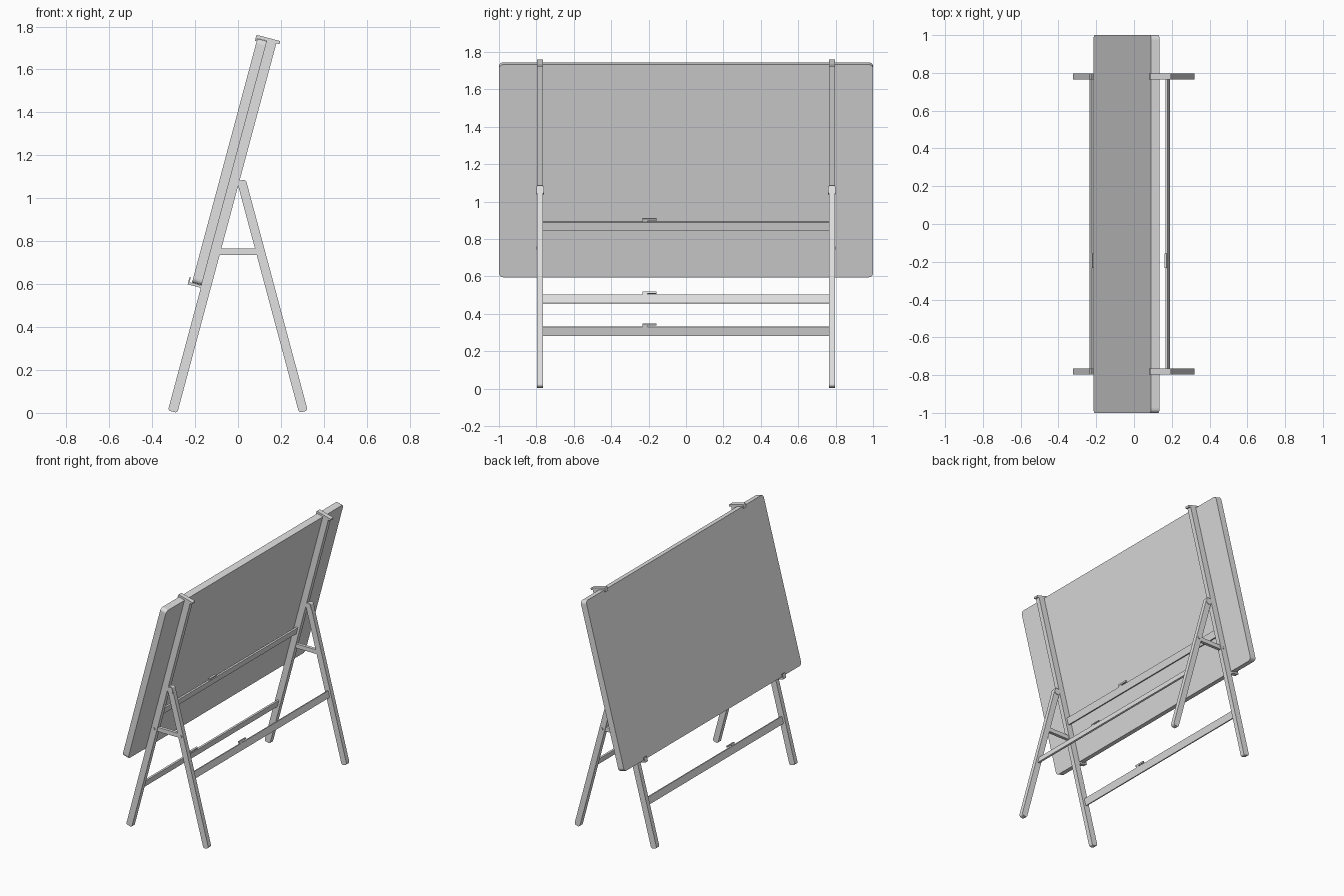
import bpy, bmesh, math
from mathutils import Vector

if "Cube" in bpy.data.objects:
    bpy.data.objects.remove(bpy.data.objects["Cube"])

TILT = math.radians(15)
FOOT = 0.306          # foot distance from the centre line
LEG_Y, HALF = 0.78, 0.016

grey = bpy.data.materials.new("light grey")
grey.diffuse_color = (0.75, 0.75, 0.75, 1)
grey.use_nodes = True
grey.node_tree.nodes["Principled BSDF"].inputs["Base Color"].default_value = grey.diffuse_color


def finish(name, bm, place):
    for v in bm.verts:
        v.co = place(v.co)
    bmesh.ops.recalc_face_normals(bm, faces=bm.faces)
    me = bpy.data.meshes.new(name)
    bm.to_mesh(me)
    bm.free()
    me.materials.append(grey)
    ob = bpy.data.objects.new(name, me)
    bpy.context.collection.objects.link(ob)
    return ob


def leaning(side):
    """Map (depth, y, length) of a leaning leg to the world; side -1 is the long leg."""
    def place(p):
        return Vector((side * (FOOT - p.z * math.sin(TILT) + p.x * math.cos(TILT)), p.y,
                       p.z * math.cos(TILT) + p.x * math.sin(TILT)))
    return place


def upright(p):
    return Vector(p)


def box(name, place, x, y, z, axis=None, radius=0.0, ends=None, segments=4):
    """Box from ranges; edges along the axis may be rounded, optionally at one end only."""
    bm = bmesh.new()
    bmesh.ops.create_cube(bm, size=1)
    for v in bm.verts:
        v.co = Vector([r[0] if c < 0 else r[1] for c, r in zip(v.co, (x, y, z))])
    if axis is not None:
        mid = sum(z) / 2
        edges = []
        for e in bm.edges:
            a, b = (v.co for v in e.verts)
            if abs((b - a).normalized()[axis]) < 0.9:
                continue
            if ends is None or (a.z + b.z) / 2 * ends > mid * ends:
                edges.append(e)
        bmesh.ops.bevel(bm, geom=edges, offset=radius, segments=segments,
                        affect='EDGES', profile=0.5)
    return finish(name, bm, place)


front, back = leaning(-1), leaning(1)

# Board with rounded corners
box("board", front, (0.0225, 0.0685), (-1, 1), (0.61, 1.787), 0, 0.022)

for s, label in ((-1, "near"), (1, "far")):
    c = s * LEG_Y
    span = (c - HALF, c + HALF)
    # Legs with rounded feet; the rear leg has a rounded top
    box(label + "_long_leg", front, (-0.0225, 0.0225), span, (0.006, 1.792), 1, 0.011, -1)
    leg = box(label + "_rear_leg", back, (-0.021, 0.021), span, (0.006, 1.122), 1, 0.014)
    # Hinge plates at the top of the rear leg
    for e in (-1, 1):
        y = c + e * (HALF + 0.0015)
        box(label + "_hinge_plate", back, (-0.02, 0.02), (y - 0.002, y + 0.002),
            (1.075, 1.118), 1, 0.014)
    # Spreader between the legs, with its pins
    box(label + "_spreader", upright, (-0.11, 0.11), (c - 0.011, c + 0.011), (0.736, 0.766))
    for x in (-0.107, 0.107):
        y = c + s * HALF
        box(label + "_pin", upright, (x - 0.008, x + 0.008), (y - 0.004, y + 0.004),
            (0.743, 0.759), 1, 0.005)
    # Top clamp with front lip
    box(label + "_top_clamp", front, (-0.038, 0.077), span, (1.788, 1.803), 1, 0.004)
    box(label + "_top_lip", front, (0.07, 0.077), span, (1.774, 1.795))
    # Lower bracket: shelf and lip holding the board
    box(label + "_shelf", front, (0.02, 0.086), span, (0.597, 0.609))
    box(label + "_shelf_lip", front, (0.08, 0.086), span, (0.598, 0.632))

# Cross rails, each carrying a small latch
inner = LEG_Y - HALF + 0.002
for name, place, s0, s1 in (("lower_front_rail", front, 0.292, 0.342),
                            ("upper_front_rail", front, 0.873, 0.922),
                            ("rear_rail", back, 0.472, 0.518)):
    box(name, place, (-0.006, 0.006), (-inner, inner), (s0, s1))
    box(name + "_latch_post", place, (-0.004, 0.004), (-0.232, -0.205), (s1 - 0.005, s1 + 0.014))
    box(name + "_latch_tab", place, (-0.006, 0.006), (-0.232, -0.157), (s1 + 0.008, s1 + 0.018))
